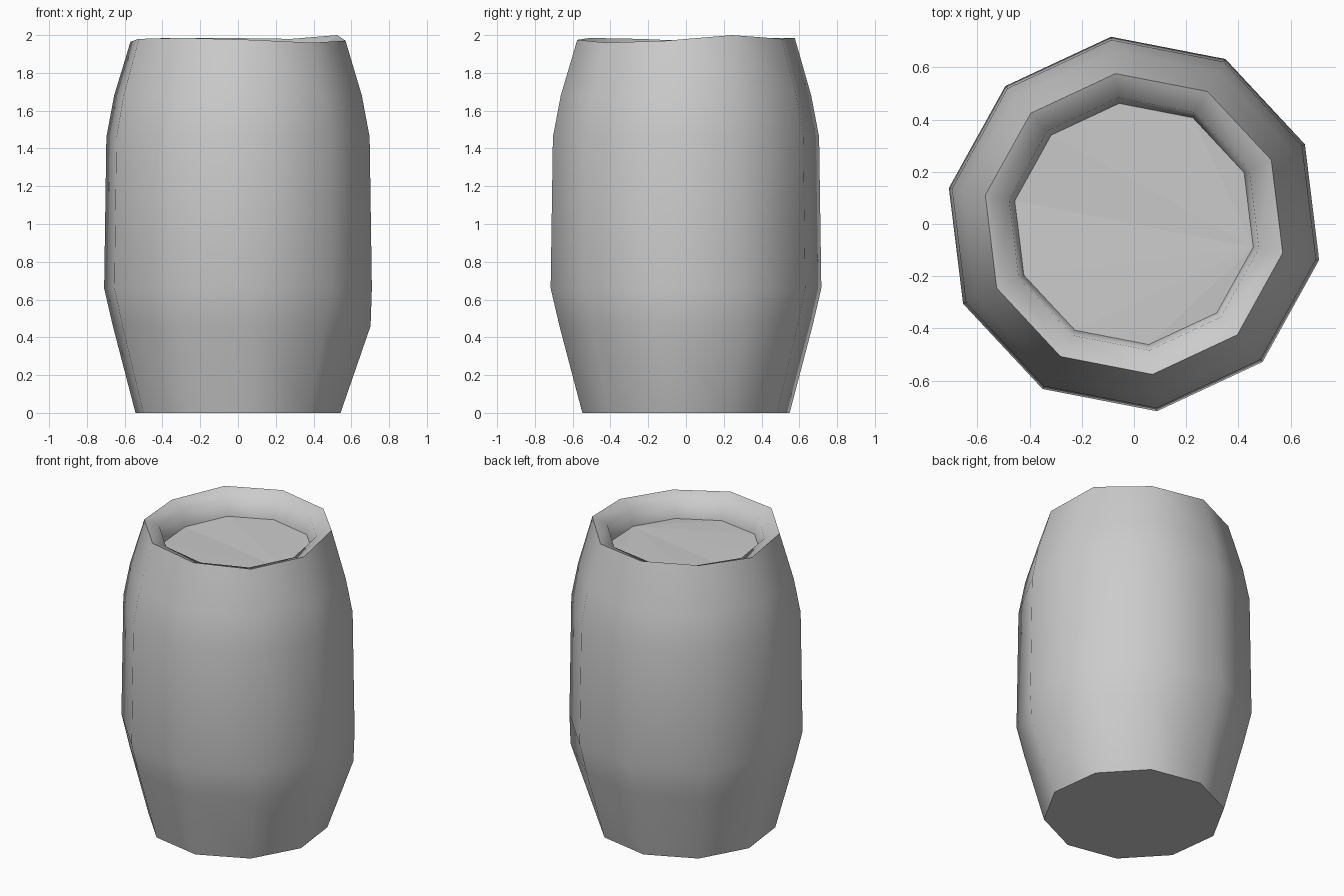
import bpy, bmesh, math

if "Cube" in bpy.data.objects:
    bpy.data.objects.remove(bpy.data.objects["Cube"])

SIDES = 10
START = math.radians(97)

grey = bpy.data.materials.new("barrel_grey")
grey.diffuse_color = (0.6, 0.6, 0.6, 1)
grey.use_nodes = True
grey.node_tree.nodes["Principled BSDF"].inputs["Base Color"].default_value = grey.diffuse_color

# Uneven hand-cut heights of the rim, clockwise from the back
RIM_Z = [1.985, 1.98, 2.0, 1.97, 1.96, 1.975, 1.985, 1.98, 1.965, 1.985]
# Ring profile: radius, height (bottom, bulge, shoulder, rim, lip, lid edge)
PROFILE = [(0.553, 0), (0.675, 0.46), (0.722, 0.66), (0.71, 1.46),
           (0.668, 1.68), (0.58, None), (0.487, 1.94), (0.465, 1.83)]
BULGED = (2, 3)      # staves whose lower bend bulges outwards
RIM, LID = 5, 7

bm = bmesh.new()
rings = []
for level, (radius, height) in enumerate(PROFILE):
    ring = []
    for i in range(SIDES):
        a = START - i * math.tau / SIDES
        r = 0.715 if level == 1 and i in BULGED else radius
        z = RIM_Z[i] if height is None else height
        if level > RIM:                       # lip and lid follow the uneven rim
            z += 0.6 * (RIM_Z[i] - 1.98)
        ring.append(bm.verts.new((r * math.cos(a), r * math.sin(a), z)))
    rings.append(ring)

# Staves, rim and inner wall
for lower, upper in zip(rings, rings[1:]):
    for i in range(SIDES):
        j = (i + 1) % SIDES
        bm.faces.new((lower[i], upper[i], upper[j], lower[j])).smooth = True

# Flat base
bm.faces.new(rings[0])

# Sunken lid, fanned from one corner
hub = 3
for k in range(1, SIDES - 1):
    bm.faces.new((rings[LID][hub], rings[LID][(hub + k + 1) % SIDES],
                  rings[LID][(hub + k) % SIDES]))

# Hard edges around the base, rim and lid
for level in (0, RIM, LID):
    for i in range(SIDES):
        edge = bm.edges.get((rings[level][i], rings[level][(i + 1) % SIDES]))
        edge.smooth = False

bmesh.ops.recalc_face_normals(bm, faces=bm.faces)
mesh = bpy.data.meshes.new("barrel")
bm.to_mesh(mesh)
bm.free()
mesh.materials.append(grey)
barrel = bpy.data.objects.new("barrel", mesh)
bpy.context.collection.objects.link(barrel)
